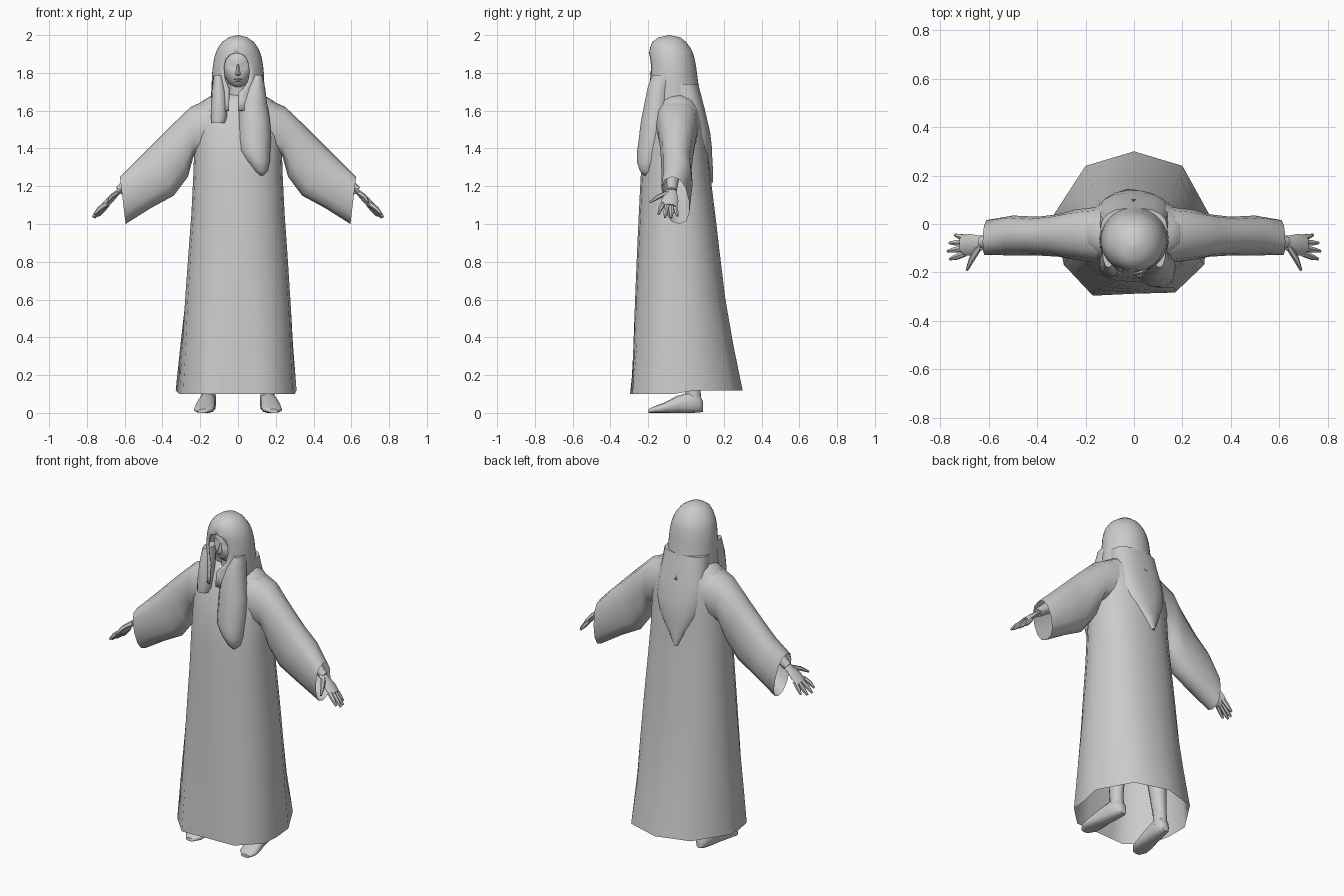
import bpy, bmesh
from math import sin, cos, pi, radians, asin, sqrt
from mathutils import Vector


def finish(name, bm, mirror=False, angle=50):
    bmesh.ops.remove_doubles(bm, verts=bm.verts, dist=0.0005)
    bmesh.ops.recalc_face_normals(bm, faces=bm.faces)
    me = bpy.data.meshes.new(name)
    bm.to_mesh(me)
    bm.free()
    ob = bpy.data.objects.new(name, me)
    bpy.context.collection.objects.link(ob)
    if mirror:
        ob.modifiers.new("Mirror", 'MIRROR')
    bpy.ops.object.select_all(action='DESELECT')
    ob.select_set(True)
    bpy.context.view_layer.objects.active = ob
    bpy.ops.object.shade_smooth_by_angle(angle=radians(angle))
    return ob


def loft(name, rings, start=True, end=True, closed=True, **kw):
    bm = bmesh.new()
    rows = [[bm.verts.new(p) for p in r] for r in rings]
    n = len(rows[0])
    for a, b in zip(rows, rows[1:]):
        for i in range(n if closed else n - 1):
            j = (i + 1) % n
            bm.faces.new((a[i], a[j], b[j], b[i]))
    if start:
        bm.faces.new(rows[0][::-1])
    if end:
        bm.faces.new(rows[-1])
    return finish(name, bm, **kw)


def oval(c, u, v, n=14, p=1.0):
    """Ring round c with half axes u and v; p < 1 makes it squarer."""
    c, u, v = Vector(c), Vector(u), Vector(v)
    f = lambda t: (1 if t >= 0 else -1) * abs(t) ** p
    return [c + u * f(cos(2 * pi * i / n)) + v * f(sin(2 * pi * i / n)) for i in range(n)]


def flat_loft(name, rows, n=14, p=1.0, **kw):
    """Loft through horizontal rings: z, cx, cy, rx, ry."""
    return loft(name, [oval((cx, cy, z), (rx, 0, 0), (0, ry, 0), n, p)
                       for z, cx, cy, rx, ry in rows], **kw)


def tube(name, pts, n=8, flat=1.0, **kw):
    """Tapering tube along points x, y, z, r."""
    P = [Vector(q[:3]) for q in pts]
    rings = []
    for i, q in enumerate(pts):
        d = (P[min(i + 1, len(P) - 1)] - P[max(i - 1, 0)]).normalized()
        s = d.cross(Vector((0, 1, 0))).normalized()
        rings.append(oval(P[i], s * q[3] * flat, s.cross(d) * q[3], n))
    return loft(name, rings, **kw)


# Robe body: ten-sided hem blending into a rounded torso
hem = [(0, .30), (.2, .24), (.31, .04), (.29, -.17), (.17, -.285),
       (0, -.29), (-.17, -.298), (-.29, -.17), (-.33, .04), (-.2, .24)]
robe_rows = [  # z, rx, y front, y back, blend to hem shape
    (.10, .31, -.298, .30, 1), (.35, .295, -.285, .25, .7), (.6, .28, -.272, .208, .3),
    (.85, .262, -.26, .178, .1), (1.05, .247, -.25, .155, 0), (1.25, .237, -.24, .13, 0),
    (1.4, .232, -.225, .118, 0), (1.52, .232, -.195, .105, 0), (1.6, .225, -.165, .085, 0),
    (1.65, .19, -.145, .06, 0), (1.68, .14, -.125, .035, 0), (1.69, .06, -.10, .01, 0)]
rings = []
for z, rx, yf, yb, t in robe_rows:
    cy, ry = (yf + yb) / 2, (yb - yf) / 2
    r = oval((0, cy, z), (0, ry, 0), (rx, 0, 0), 20, .9)
    for i in range(20):
        a, b = hem[i // 2], hem[(i // 2 + i % 2) % 10]
        h = Vector(((a[0] + b[0]) / .62 * rx / 1.0, cy + (a[1] + b[1]) / 2 / .3 * ry, z))
        r[i] = r[i].lerp(h, t)
        r[i].z += .018 * t * (r[i].y > 0)
    rings.append(r)
loft("robe", rings, start=False)

# Wide sleeves with open cuffs: top x, z, bottom x, z, y front, y back
sleeve_rows = [(.15, 1.665, .15, 1.38, -.16, .07), (.25, 1.62, .235, 1.36, -.148, .06),
               (.36, 1.515, .265, 1.25, -.135, .04), (.46, 1.415, .34, 1.15, -.13, .03),
               (.54, 1.335, .46, 1.085, -.13, .035), (.625, 1.25, .595, 1.0, -.125, .015)]
rings = []
for tx, tz, bx, bz, yf, yb in sleeve_rows:
    rings.append(oval(((tx + bx) / 2, (yf + yb) / 2, (tz + bz) / 2),
                      ((tx - bx) / 2, 0, (tz - bz) / 2), (0, (yb - yf) / 2, 0), 12, .85))
for p in rings[-1]:
    p.y -= (p.z - 1.125) * .15
loft("sleeve", rings, start=False, end=False, mirror=True)

# Forearms, palms and fingers
tube("forearm", [(.40, -.06, 1.34, .04), (.55, -.07, 1.24, .034), (.63, -.075, 1.175, .025)],
     mirror=True)
tube("palm", [(.61, -.075, 1.19, .026), (.645, -.08, 1.16, .034), (.68, -.085, 1.125, .045),
              (.71, -.09, 1.095, .04)], flat=.42, mirror=True)
fingers = [((.70, -.122, 1.105), (.735, -.137, 1.08), (.76, -.145, 1.052)),
           ((.705, -.10, 1.10), (.742, -.108, 1.065), (.77, -.112, 1.035)),
           ((.70, -.077, 1.10), (.735, -.078, 1.06), (.762, -.078, 1.033)),
           ((.69, -.058, 1.105), (.718, -.052, 1.07), (.74, -.045, 1.042)),
           ((.64, -.095, 1.165), (.67, -.145, 1.145), (.69, -.19, 1.115))]
for k, f in enumerate(fingers):
    tube("thumb" if k == 4 else "finger",
         [(*p, r) for p, r in zip(f, (.014, .0125, .006))], n=6, mirror=True)

# Legs and bare feet
flat_loft("leg", [(.06, .155, .04, .038, .042), (.14, .155, .035, .036, .042),
                  (.4, .14, .02, .055, .06), (.9, .11, -.02, .075, .08)], mirror=True)
loft("foot", [oval((.155 - (y - .06) * .12, y, z), (w, 0, 0), (0, 0, h), 12, .8)
              for y, z, w, h in [(.09, .04, .02, .028), (.07, .055, .038, .047),
                                 (.02, .06, .043, .055), (-.05, .05, .047, .045),
                                 (-.11, .034, .054, .028), (-.165, .024, .052, .018),
                                 (-.198, .016, .026, .01)]] , mirror=True)
bpy.data.objects["foot"].location.z = -.006

# Head with shallow eye sockets, nose and lips
flat_loft("neck", [(1.6, 0, -.06, .06, .06), (1.78, 0, -.07, .05, .055)])
bm = bmesh.new()
bmesh.ops.create_uvsphere(bm, u_segments=28, v_segments=20, radius=1)
for v in bm.verts:
    x, y, z = v.co
    taper = 1 - .28 * max(0, -z)
    v.co = (x * .085 * taper, -.075 + y * .095, 1.825 + z * .115)
    if y < -.5:
        v.co.y += .014 * max(0, 1 - ((abs(x) - .38) / .25) ** 2 - ((z - .12) / .18) ** 2)
        v.co.y -= .012 * max(0, -z)
finish("head", bm)
flat_loft("nose", [(1.845, 0, -.165, .005, .008), (1.815, 0, -.17, .009, .014),
                   (1.793, 0, -.172, .014, .022), (1.785, 0, -.168, .01, .012)], n=8)
for z in (1.766, 1.757):
    tube("lip", [(-.022, -.157, z, .003), (0, -.168, z, .006), (.022, -.157, z, .003)], n=6)

# Headscarf hood, its front edges parting round the face and below the chin
hood_rows = [  # z, rx, y front, y back, left edge x, right edge x
    (2.0, .004, -.092, -.086, 0, 0), (1.988, .05, -.145, -.03, 0, 0),
    (1.965, .082, -.178, .0, -.008, -.008), (1.935, .105, -.19, .022, -.008, -.008),
    (1.906, .118, -.196, .037, -.008, -.008), (1.897, .121, -.197, .04, -.04, .026),
    (1.875, .127, -.198, .046, -.064, .047), (1.84, .133, -.199, .053, -.076, .06),
    (1.80, .137, -.2, .058, -.076, .062), (1.755, .139, -.202, .064, -.066, .054),
    (1.72, .141, -.205, .07, -.05, .03), (1.695, .142, -.208, .075, -.048, .004),
    (1.65, .144, -.212, .088, -.05, .0), (1.6, .147, -.218, .102, -.05, .0)]
rings = []
for z, rx, yf, yb, xl, xr in hood_rows:
    cy, ry = (yf + yb) / 2, (yb - yf) / 2
    a0, a1 = asin(xr / rx), 2 * pi + asin(xl / rx)
    row = [Vector((rx * sin(a), cy - ry * cos(a), z))
           for a in (a0 + (a1 - a0) * i / 30 for i in range(31))]
    rings.append(row)
hood = loft("headscarf_hood", rings, end=False, closed=False)
solid = hood.modifiers.new("Thickness", 'SOLIDIFY')
solid.thickness = .008

# Hanging scarf ends: long at one side, short at the other, pointed behind
flat_loft("long_scarf_end", [
    (1.79, .105, -.12, .025, .06), (1.72, .092, -.145, .052, .06), (1.64, .08, -.155, .074, .066),
    (1.55, .086, -.165, .084, .075), (1.45, .088, -.18, .086, .072), (1.39, .088, -.19, .083, .07),
    (1.33, .108, -.2, .06, .062), (1.28, .122, -.205, .035, .04), (1.258, .125, -.205, .01, .02)])
flat_loft("short_scarf_end", [
    (1.79, -.105, -.12, .025, .06), (1.7, -.1, -.15, .04, .055), (1.62, -.1, -.165, .043, .05),
    (1.57, -.1, -.175, .043, .042), (1.535, -.105, -.182, .035, .034)])
flat_loft("back_scarf_end", [
    (1.74, 0, -.02, .138, .086), (1.66, 0, 0, .142, .087), (1.58, 0, .02, .152, .087),
    (1.48, .0, .035, .152, .095), (1.4, -.005, .045, .13, .094), (1.35, -.01, .06, .10, .08),
    (1.28, -.02, .09, .05, .054), (1.22, -.025, .11, .012, .034)], n=18, p=.8)
